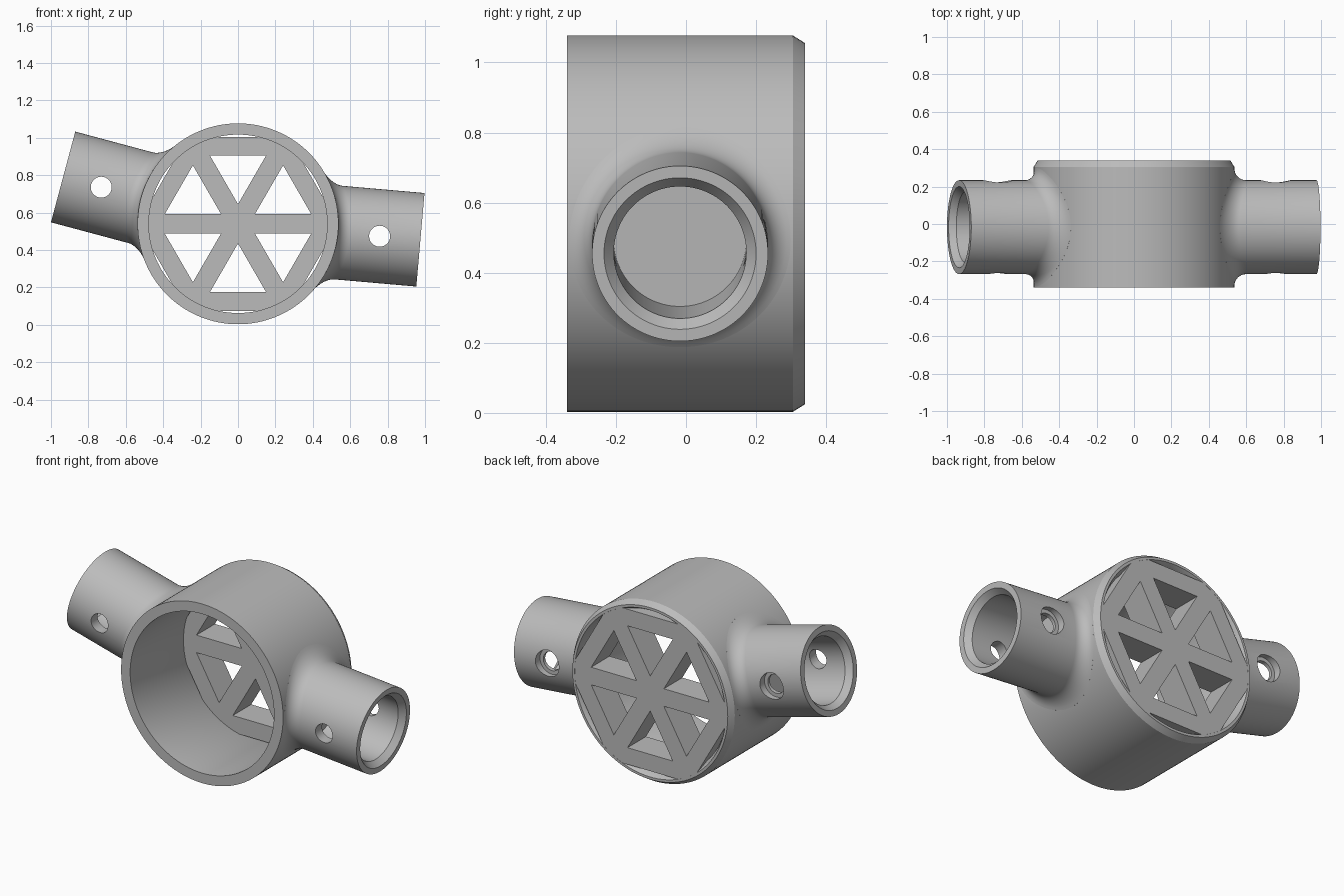
import bpy, bmesh, math
from mathutils import Vector

if "Cube" in bpy.data.objects:
    bpy.data.objects.remove(bpy.data.objects["Cube"])

CZ = 0.54          # height of the hub axis
R, RI = 0.537, 0.477   # hub outer and inner radius
YF, YB = -0.34, 0.34   # hub front and back
ARM_Y = -0.017     # arm axis offset in y
ARM_R, FIL = 0.251, 0.065
N = 128

grey = bpy.data.materials.new("plain_grey")
grey.diffuse_color = (0.5, 0.5, 0.5, 1)
grey.use_nodes = True
grey.node_tree.nodes["Principled BSDF"].inputs["Base Color"].default_value = grey.diffuse_color


def finish(name, bm, angle=30):
    bmesh.ops.recalc_face_normals(bm, faces=bm.faces)
    me = bpy.data.meshes.new(name)
    bm.to_mesh(me)
    bm.free()
    ob = bpy.data.objects.new(name, me)
    bpy.context.collection.objects.link(ob)
    me.materials.append(grey)
    smooth(ob, angle)
    return ob


def smooth(ob, angle=30):
    bpy.ops.object.select_all(action='DESELECT')
    bpy.context.view_layer.objects.active = ob
    ob.select_set(True)
    bpy.ops.object.shade_smooth_by_angle(angle=math.radians(angle))


def loft(bm, rings, closed=False):
    """Bridge consecutive rings of vertices with quads."""
    pairs = list(zip(rings, rings[1:]))
    if closed:
        pairs.append((rings[-1], rings[0]))
    for a, b in pairs:
        n = len(a)
        for i in range(n):
            j = (i + 1) % n
            bm.faces.new((a[i], a[j], b[j], b[i]))


# Hub shell: lathed profile (radius, y), bevelled at the back
bm = bmesh.new()
profile = [(RI, YF), (R, YF), (R, 0.305), (0.515, YB), (0.50, YB), (RI, 0.30)]
rings = [[bm.verts.new((r * math.cos(2 * math.pi * i / N), y,
                        CZ + r * math.sin(2 * math.pi * i / N)))
          for i in range(N)] for r, y in profile]
loft(bm, rings, closed=True)
finish("hub_shell", bm)

# Back lattice: hexagon frame with six triangular openings
bm = bmesh.new()
y0, y1, rc = 0.165, 0.3395, 0.504
half = math.acos(0.465 / rc)
for k in range(6):
    ang = math.radians(90 + 60 * k)

    def pt(n, t):
        return bm.verts.new((n * math.cos(ang) - t * math.sin(ang), y1,
                             CZ + n * math.sin(ang) + t * math.cos(ang)))

    o, a = pt(0, 0), pt(0.105, 0)
    side = []
    for s in (-1, 1):
        b = pt(0.365, s * 0.15)
        p = pt(rc * math.cos(half), s * rc * math.sin(half))
        q = pt(rc * math.cos(math.pi / 6), s * rc * 0.5)
        bm.faces.new((o, q, b, a))
        bm.faces.new((q, p, b))
        side.append((p, b))
    (p0, b0), (p1, b1) = side
    bm.faces.new((p0, p1, b1, b0))
bmesh.ops.remove_doubles(bm, verts=bm.verts, dist=1e-4)
bmesh.ops.recalc_face_normals(bm, faces=bm.faces)
ext = bmesh.ops.extrude_face_region(bm, geom=bm.faces[:], use_keep_orig=True)
for v in ext["geom"]:
    if isinstance(v, bmesh.types.BMVert):
        v.co.y = y0
finish("back_lattice", bm, 10)


def arm(name, axis, length, pin):
    """Hollow socket with a fillet that follows the hub, and a cross hole."""
    u_dir = Vector((math.cos(axis), 0, math.sin(axis)))
    v_dir = Vector((-math.sin(axis), 0, math.cos(axis)))
    base = Vector((0, ARM_Y, CZ))
    bm = bmesh.new()

    def ring(rho, u):
        out = []
        for i in range(N):
            t = 2 * math.pi * i / N
            v, y = rho * math.cos(t), rho * math.sin(t)
            uu = u(v) if callable(u) else u
            out.append(bm.verts.new(base + u_dir * uu + v_dir * v + Vector((0, y, 0))))
        return out

    def hub(radius, h=0.0):
        return lambda v: math.sqrt(radius ** 2 - v ** 2) + h

    # root hidden inside the hub wall
    rings = [ring(r, hub(0.507)) for r in (0.02, 0.09, 0.16, 0.24, ARM_R + FIL)]
    # fillet
    for i in range(9):
        a = math.pi / 2 * i / 8
        rings.append(ring(ARM_R + FIL * (1 - math.sin(a)), hub(R, FIL * (1 - math.cos(a)))))
    # tube, chamfered mouth and blind bore
    for r, u in ((ARM_R, length), (0.217, length), (0.189, length - 0.035), (0.189, 0.55)):
        rings.append(ring(r, u))
    loft(bm, rings)
    bm.faces.new(rings[0])
    bm.faces.new(rings[-1])
    ob = finish(name, bm)

    # cross hole, wider at the back
    bm = bmesh.new()
    c = base + u_dir * pin
    prof = [(0.056, -0.5), (0.056, 0.19), (0.078, 0.19), (0.078, 0.5)]
    rings = [[bm.verts.new((c.x + r * math.cos(2 * math.pi * i / 48), y,
                            c.z + r * math.sin(2 * math.pi * i / 48)))
              for i in range(48)] for r, y in prof]
    loft(bm, rings)
    bm.faces.new(rings[0])
    bm.faces.new(rings[-1])
    cutter = finish(name + "_hole_cutter", bm)
    mod = ob.modifiers.new("cross_hole", 'BOOLEAN')
    mod.operation, mod.solver, mod.object = 'DIFFERENCE', 'EXACT', cutter
    bpy.context.view_layer.objects.active = ob
    bpy.ops.object.modifier_apply(modifier=mod.name)
    bpy.data.objects.remove(cutter)
    smooth(ob)


arm("left_arm", math.radians(165), 0.968, 0.757)
arm("right_arm", math.radians(-5), 0.979, 0.76)
